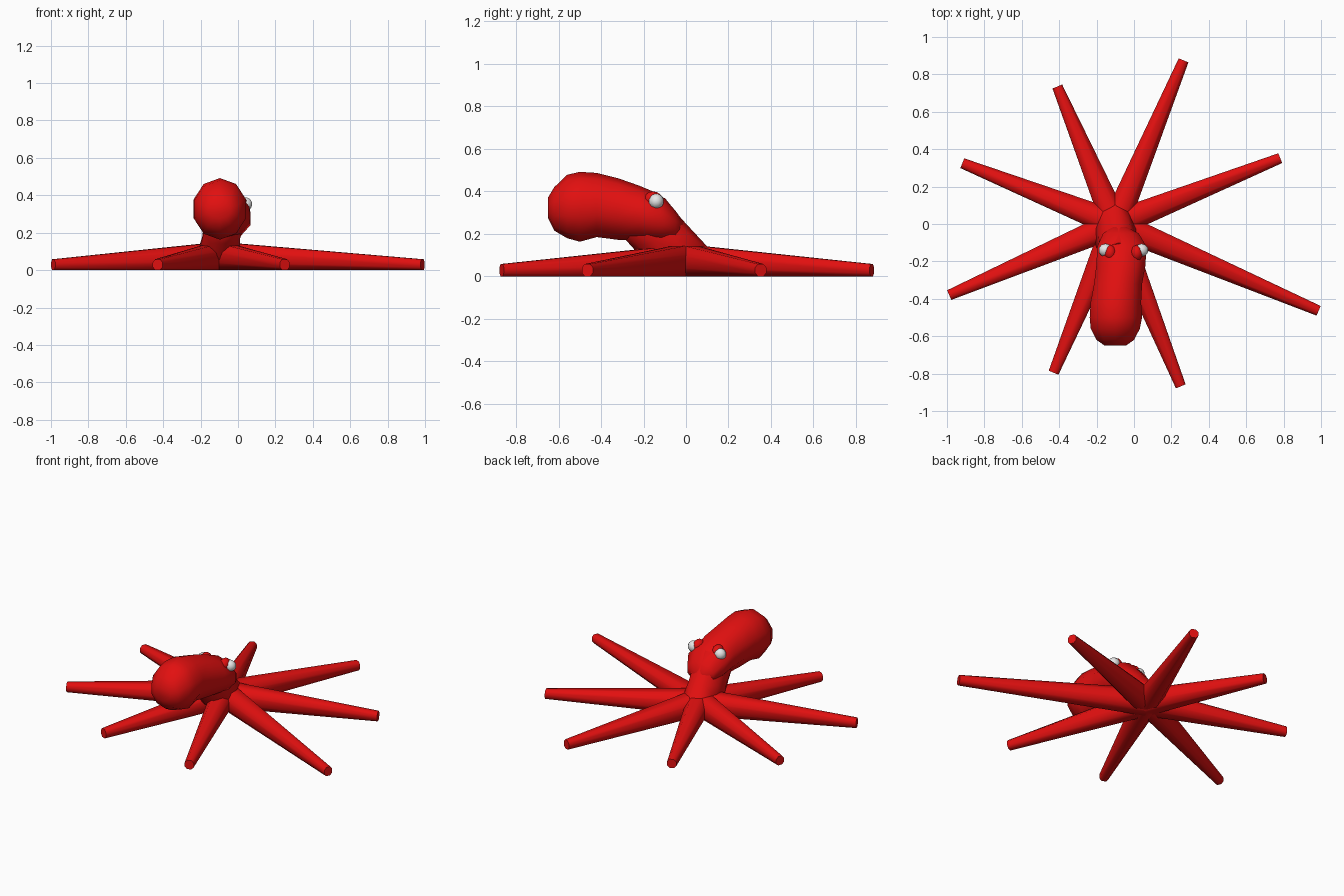
import bpy, bmesh, math
from mathutils import Vector

if "Cube" in bpy.data.objects:
    bpy.data.objects.remove(bpy.data.objects["Cube"])


def material(name, rgb):
    m = bpy.data.materials.new(name)
    m.diffuse_color = (*rgb, 1)
    m.use_nodes = True
    m.node_tree.nodes["Principled BSDF"].inputs["Base Color"].default_value = m.diffuse_color
    return m


RED = material("red skin", (0.76, 0.005, 0.005))
WHITE = material("eye white", (0.8, 0.8, 0.8))


def loft(name, rings, mat, angle):
    """Skin a list of equal-length point rings and cap both ends."""
    bm = bmesh.new()
    loops = [[bm.verts.new(p) for p in ring] for ring in rings]
    n = len(loops[0])
    for a, b in zip(loops, loops[1:]):
        for i in range(n):
            j = (i + 1) % n
            bm.faces.new((a[i], a[j], b[j], b[i]))
    bm.faces.new(loops[0])
    bm.faces.new(loops[-1])
    bmesh.ops.recalc_face_normals(bm, faces=bm.faces)
    me = bpy.data.meshes.new(name)
    bm.to_mesh(me)
    bm.free()
    ob = bpy.data.objects.new(name, me)
    bpy.context.collection.objects.link(ob)
    me.materials.append(mat)
    smooth(ob, angle)
    return ob


def smooth(ob, angle):
    bpy.ops.object.select_all(action='DESELECT')
    ob.select_set(True)
    bpy.context.view_layer.objects.active = ob
    bpy.ops.object.shade_smooth_by_angle(angle=math.radians(angle))


def oval(cx, half_width, top, bottom, sides=10):
    """Ring spanning two (y, z) points, with a given half width in x."""
    t, b = Vector((0, *top)), Vector((0, *bottom))
    mid, half = (t + b) / 2, (t - b) / 2
    ring = []
    for i in range(sides):
        a = 2 * math.pi * i / sides
        ring.append(mid + half * math.cos(a) + Vector((cx + half_width * math.sin(a), 0, 0)))
    return ring


# Eight tapered arms meeting under the neck
HUB = Vector((-0.10, 0.0, 0.0))
TIPS = [(0.265, 0.875), (0.782, 0.352), (0.987, -0.464), (0.25, -0.868),
        (-0.43, -0.795), (-0.988, -0.38), (-0.918, 0.325), (-0.41, 0.735)]
SECTION = [(-.5, .28), (-.5, .72), (-.25, 1), (.25, 1),
           (.5, .72), (.5, .28), (.25, 0), (-.25, 0)]
for k, (x, y) in enumerate(TIPS):
    tip = Vector((x, y, 0))
    side = (tip - HUB).normalized().cross(Vector((0, 0, 1)))
    rings = [[c + side * (u * w) + Vector((0, 0, v * h)) for u, v in SECTION]
             for c, w, h in ((HUB, 0.145, 0.15), (tip, 0.056, 0.058))]
    loft(f"arm_{k + 1}", rings, RED, 50)

# Slanted neck
loft("neck", [oval(*r) for r in (
    (-0.10, 0.09, (0.09, 0.10), (-0.16, 0.04)),
    (-0.10, 0.115, (0.105, 0.135), (-0.21, 0.09)),
    (-0.09, 0.105, (0.04, 0.205), (-0.255, 0.14)),
    (-0.08, 0.11, (-0.02, 0.27), (-0.30, 0.19)),
    (-0.08, 0.10, (-0.10, 0.37), (-0.30, 0.26)))], RED, 50)

# Long drooping head: y, top, bottom, half width, centre x
HEAD = [(-0.015, 0.26, 0.20, 0.04, -0.08), (-0.05, 0.31, 0.17, 0.10, -0.07),
        (-0.12, 0.385, 0.163, 0.138, -0.065), (-0.22, 0.427, 0.17, 0.138, -0.07),
        (-0.32, 0.462, 0.172, 0.135, -0.085), (-0.42, 0.487, 0.185, 0.142, -0.097),
        (-0.50, 0.492, 0.163, 0.147, -0.097), (-0.56, 0.478, 0.18, 0.138, -0.10),
        (-0.62, 0.42, 0.215, 0.105, -0.10), (-0.65, 0.37, 0.275, 0.06, -0.10)]
loft("head", [oval(cx, hw, (y, t), (y, b)) for y, t, b, hw, cx in HEAD], RED, 60)


# Eyes and the lids behind them
def ball(name, pos, size, mat):
    bpy.ops.mesh.primitive_uv_sphere_add(segments=10, ring_count=7, location=pos)
    ob = bpy.context.object
    ob.name = name
    ob.scale = size
    ob.data.materials.append(mat)
    smooth(ob, 60)


for label, x, s in (("right", 0.04, 1), ("left", -0.153, -1)):
    ball(f"{label}_eye", (x, -0.14, 0.353), (0.038, 0.036, 0.036), WHITE)
    ball(f"{label}_eyelid", (x - s * 0.026, -0.155, 0.362), (0.034, 0.044, 0.038), RED)
